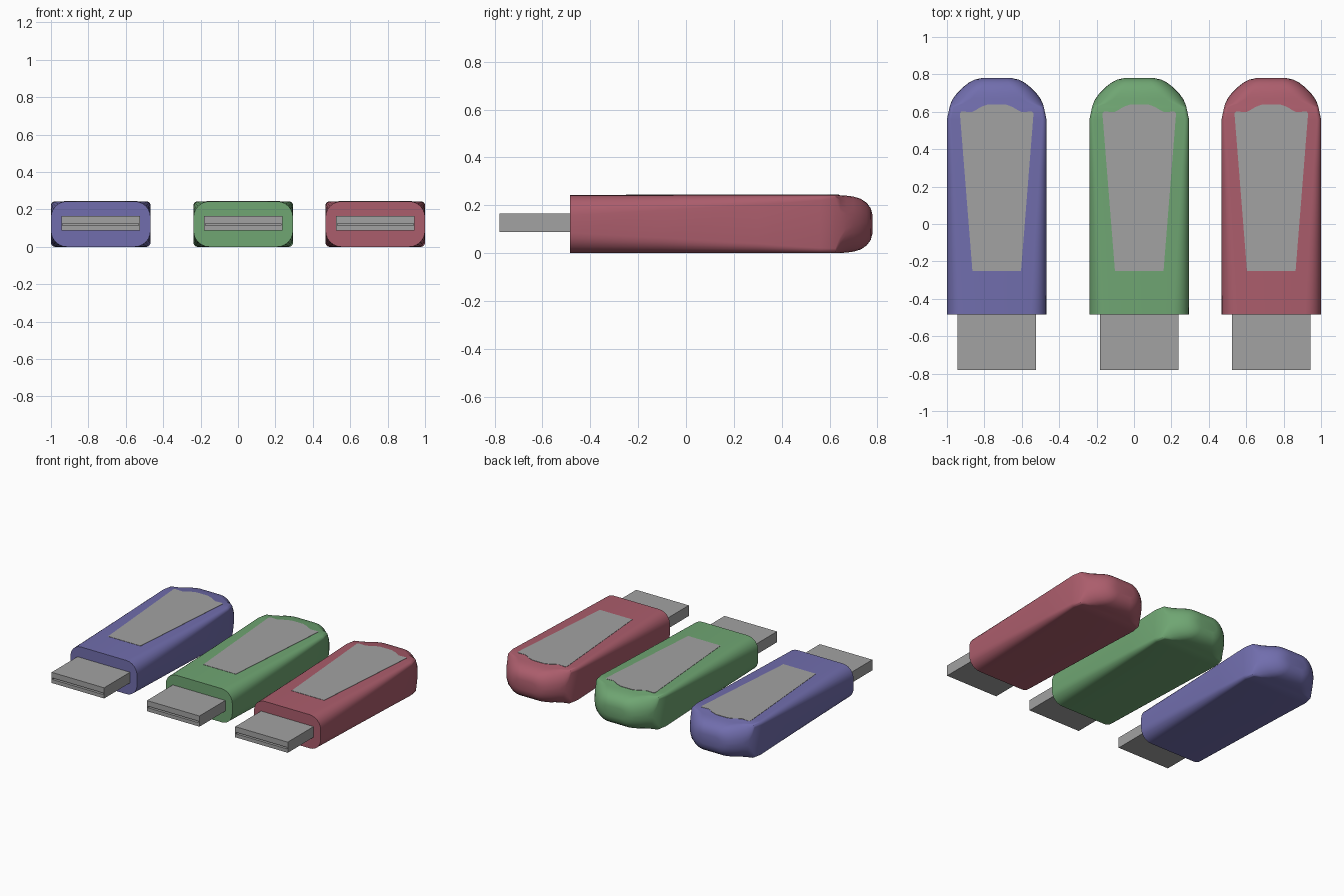
import bpy, bmesh, math
from mathutils import Vector

if "Cube" in bpy.data.objects:
    bpy.data.objects.remove(bpy.data.objects["Cube"])


def material(name, rgb):
    m = bpy.data.materials.new(name)
    m.diffuse_color = (*rgb, 1)
    m.use_nodes = True
    m.node_tree.nodes["Principled BSDF"].inputs["Base Color"].default_value = m.diffuse_color
    return m


def make_object(name, bm, mat, x, smooth=None):
    bmesh.ops.recalc_face_normals(bm, faces=bm.faces)
    me = bpy.data.meshes.new(name)
    bm.to_mesh(me)
    bm.free()
    me.materials.append(mat)
    ob = bpy.data.objects.new(name, me)
    ob.location.x = x
    bpy.context.collection.objects.link(ob)
    if smooth:
        bpy.ops.object.select_all(action='DESELECT')
        ob.select_set(True)
        bpy.context.view_layer.objects.active = ob
        bpy.ops.object.shade_smooth_by_angle(angle=math.radians(smooth))
    return ob


MID = 0.1215  # mid height of the body


def ring(bm, y, w, h, r, n=6):
    """Rounded rectangle section across the body."""
    verts = []
    for k, (sx, sz) in enumerate(((1, 1), (-1, 1), (-1, -1), (1, -1))):
        for i in range(n + 1):
            a = math.pi / 2 * (k + i / n)
            verts.append(bm.verts.new((sx * (w - r) + r * math.cos(a), y,
                                       MID + sz * (h - r) + r * math.sin(a))))
    return verts


# y, half width, half height, corner radius
SECTIONS = [(-0.485, 0.266, 0.1215, 0.085), (-0.1, 0.266, 0.1215, 0.064),
            (0.3, 0.266, 0.1215, 0.04), (0.56, 0.266, 0.1215, 0.022),
            (0.625, 0.252, 0.1215, 0.02), (0.645, 0.246, 0.1205, 0.07),
            (0.67, 0.234, 0.119, 0.1), (0.70, 0.212, 0.115, 0.105),
            (0.73, 0.182, 0.106, 0.1), (0.755, 0.15, 0.089, 0.085),
            (0.772, 0.118, 0.066, 0.062), (0.78, 0.08, 0.036, 0.034)]


def body(name, mat, x):
    bm = bmesh.new()
    rings = [ring(bm, *s) for s in SECTIONS]
    for a, b in zip(rings, rings[1:]):
        for i in range(len(a)):
            j = (i + 1) % len(a)
            bm.faces.new((a[i], a[j], b[j], b[i]))
    bm.faces.new(rings[0])
    bm.faces.new(rings[-1])
    make_object(name, bm, mat, x, 40)


def label_plate(name, mat, x):
    # tapered plate with a bulged rear edge
    half = [(0.13, -0.25), (0.197, 0.592), (0.188, 0.602), (0.135, 0.598),
            (0.115, 0.607), (0.085, 0.626), (0.045, 0.64)]
    pts = half + [(-px, py) for px, py in reversed(half)]
    bm = bmesh.new()
    face = bm.faces.new([bm.verts.new((px, py, 0.241)) for px, py in pts])
    ext = bmesh.ops.extrude_face_region(bm, geom=[face])
    top = [v for v in ext['geom'] if isinstance(v, bmesh.types.BMVert)]
    bmesh.ops.translate(bm, verts=top, vec=(0, 0, 0.004))
    make_object(name, bm, mat, x)


def connector(name, mat, x):
    # flat plug with a thin slot sunk into its front end
    bm = bmesh.new()
    bmesh.ops.create_cube(bm, size=1)
    for v in bm.verts:
        v.co = Vector((v.co.x * 0.42, -0.625 + v.co.y * 0.31, 0.127 + v.co.z * 0.077))
    front = min(bm.faces, key=lambda f: f.calc_center_median().y)
    for depth in (0, 0.12):
        if depth == 0:
            bmesh.ops.inset_region(bm, faces=[front], thickness=0.01)
            for v in front.verts:
                v.co.x = math.copysign(0.203, v.co.x)
                v.co.z = 0.126 if v.co.z > 0.127 else 0.115
        else:
            inner = bmesh.ops.extrude_discrete_faces(bm, faces=[front])['faces'][0]
            bmesh.ops.translate(bm, verts=inner.verts, vec=(0, depth, 0))
    make_object(name, bm, mat, x)


grey = material("metal grey", (0.36, 0.36, 0.36))
sticks = [("blue", -0.734, (0.165, 0.155, 0.42)),
          ("green", 0.028, (0.16, 0.38, 0.17)),
          ("red", 0.734, (0.41, 0.11, 0.15))]

for colour, x, rgb in sticks:
    body(colour + "_body", material(colour + " plastic", rgb), x)
    label_plate(colour + "_label_plate", grey, x)
    connector(colour + "_connector", grey, x)
